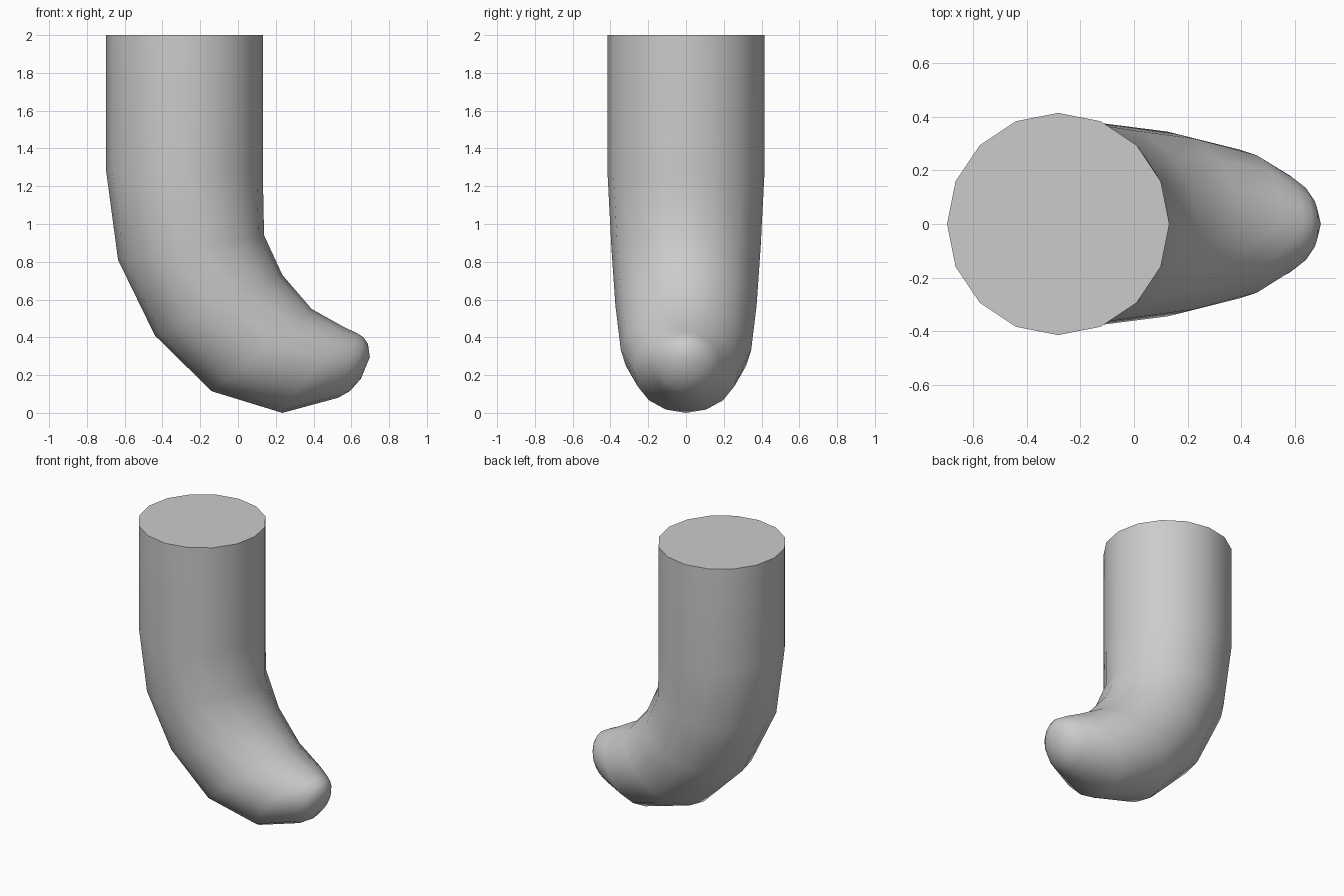
import bpy, bmesh, math
from mathutils import Vector

if "Cube" in bpy.data.objects:
    bpy.data.objects.remove(bpy.data.objects["Cube"])

SIDES = 16

# Side profile of each ring: outer (x, z), inner (x, z), half width in y
RINGS = [
    ((-0.698, 2.00), (0.132, 2.00), 0.415),
    ((-0.698, 1.28), (0.132, 1.24), 0.415),
    ((-0.635, 0.81), (0.138, 0.94), 0.395),
    ((-0.440, 0.41), (0.235, 0.73), 0.374),
    ((-0.140, 0.115), (0.39, 0.55), 0.345),
    ((0.235, 0.00), (0.56, 0.455), 0.277),
    ((0.530, 0.08), (0.63, 0.422), 0.182),
    ((0.592, 0.115), (0.665, 0.40), 0.145),
    ((0.650, 0.18), (0.688, 0.365), 0.09),
]
TIP = (0.698, 0, 0.295)


def add_ring(bm, outer, inner, half_width):
    a = Vector((outer[0], 0, outer[1]))
    b = Vector((inner[0], 0, inner[1]))
    mid, half = (a + b) / 2, (b - a) / 2
    side = Vector((0, half_width, 0))
    angles = [2 * math.pi * i / SIDES for i in range(SIDES)]
    return [bm.verts.new(mid + half * math.cos(t) + side * math.sin(t)) for t in angles]


# Bent tapering tube with flat top and rounded tip
bm = bmesh.new()
rings = [add_ring(bm, *r) for r in RINGS]
for r, s in zip(rings, rings[1:]):
    for i in range(SIDES):
        j = (i + 1) % SIDES
        bm.faces.new((r[i], r[j], s[j], s[i]))
bm.faces.new(rings[0])
tip = bm.verts.new(TIP)
for i in range(SIDES):
    bm.faces.new((rings[-1][i], rings[-1][(i + 1) % SIDES], tip))
bmesh.ops.recalc_face_normals(bm, faces=bm.faces)

mesh = bpy.data.meshes.new("bent_tube")
bm.to_mesh(mesh)
bm.free()
tube = bpy.data.objects.new("bent_tube", mesh)
bpy.context.collection.objects.link(tube)
bpy.context.view_layer.objects.active = tube
tube.select_set(True)
bpy.ops.object.shade_smooth_by_angle(angle=math.radians(50))
